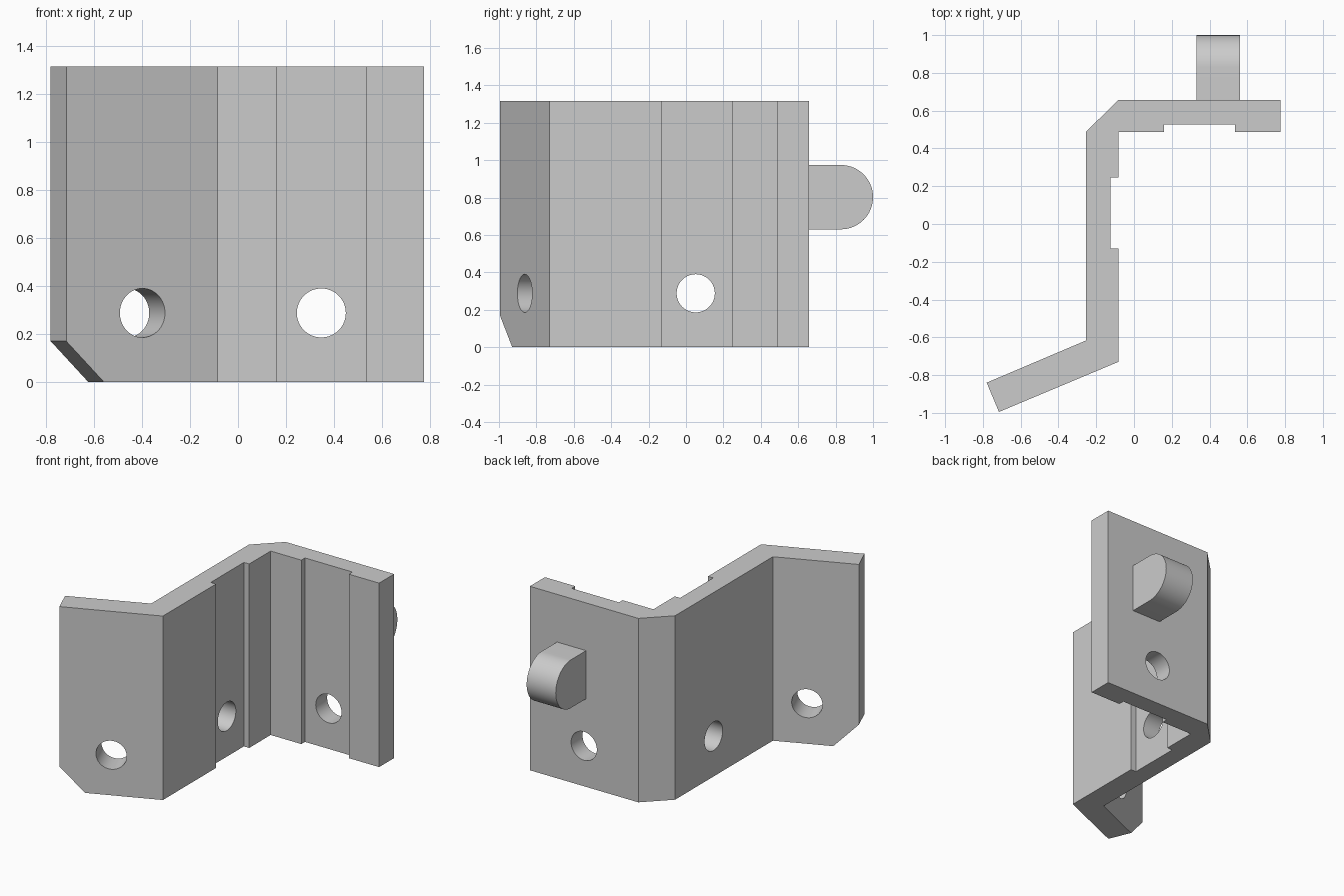
import bpy, bmesh, math
from mathutils import Matrix, Vector

cube = bpy.data.objects.get("Cube")
if cube:
    bpy.data.objects.remove(cube, do_unlink=True)

HEIGHT = 1.315
HOLE_Z, HOLE_R = 0.288, 0.102
CORNER = 0.17

grey = bpy.data.materials.new("plain grey")
grey.use_nodes = True
colour = (0.6, 0.6, 0.6, 1)
grey.diffuse_color = colour
grey.node_tree.nodes["Principled BSDF"].inputs["Base Color"].default_value = colour


def prism(name, outline, depth, matrix=Matrix()):
    """Extrude a 2D outline along local z, then place it."""
    bm = bmesh.new()
    face = bm.faces.new([bm.verts.new((a, b, 0)) for a, b in outline])
    ext = bmesh.ops.extrude_face_region(bm, geom=[face])
    verts = [v for v in ext["geom"] if isinstance(v, bmesh.types.BMVert)]
    bmesh.ops.translate(bm, verts=verts, vec=(0, 0, depth))
    bmesh.ops.transform(bm, matrix=matrix, verts=bm.verts)
    bmesh.ops.recalc_face_normals(bm, faces=bm.faces)
    mesh = bpy.data.meshes.new(name)
    bm.to_mesh(mesh)
    bm.free()
    mesh.materials.append(grey)
    obj = bpy.data.objects.new(name, mesh)
    bpy.context.collection.objects.link(obj)
    return obj


def arc(cx, cy, r, start, end, steps):
    return [(cx + r * math.cos(start + (end - start) * i / steps),
             cy + r * math.sin(start + (end - start) * i / steps))
            for i in range(steps + 1)]


def frame(along, origin):
    """Local x runs along a plate, local y is up, local z crosses the plate."""
    u = Vector((*along, 0)).normalized()
    up = Vector((0, 0, 1))
    return Matrix.Translation((*origin, 0)) @ Matrix((u, up, u.cross(up))).transposed().to_4x4()


# Bent bracket with two shallow grooves, in plan
bracket = prism("bracket", [
    (-0.715, -0.995), (-0.083, -0.73), (-0.083, -0.13), (-0.125, -0.13),
    (-0.125, 0.245), (-0.083, 0.245), (-0.083, 0.487), (0.16, 0.487),
    (0.16, 0.528), (0.535, 0.528), (0.535, 0.487), (0.775, 0.487),
    (0.775, 0.657), (-0.083, 0.657), (-0.255, 0.487), (-0.255, -0.617),
    (-0.78, -0.84)], HEIGHT)

# Bolt holes and cut lower corners
wing = (-0.632, -0.265)
hole = arc(0, HOLE_Z, HOLE_R, 0, 2 * math.pi, 64)[:-1]
corner = [(-CORNER, 0), (0.1, -CORNER - 0.1), (0.1, CORNER + 0.1), (0, CORNER)]
corner[0:1] = [(-CORNER - 0.1, -0.1), (-CORNER, 0)]
cuts = [
    ("wing_hole", hole, wing, (-0.398, -0.862)),
    ("wall_hole", hole, (0, 1), (-0.17, 0.052)),
    ("back_hole", hole, (1, 0), (0.347, 0.57)),
    ("wing_corner", corner, wing, (-0.747, -0.918)),
    ("back_corner", corner, (1, 0), (0.775, 0.57)),
]
for name, outline, along, origin in cuts:
    place = frame(along, origin) @ Matrix.Translation((0, 0, -0.25))
    cutter = prism(name + "_cutter", outline, 0.5, place)
    cutter.hide_render = True
    cutter.hide_viewport = True
    cutter.display_type = 'WIRE'
    mod = bracket.modifiers.new(name, 'BOOLEAN')
    mod.operation = 'DIFFERENCE'
    mod.solver = 'EXACT'
    mod.object = cutter

# Apply the cuts, then drop the cutters
bpy.context.view_layer.update()
cut_mesh = bpy.data.meshes.new_from_object(
    bracket.evaluated_get(bpy.context.evaluated_depsgraph_get()))
bracket.modifiers.clear()
bracket.data = cut_mesh
for name, *_ in cuts:
    bpy.data.objects.remove(bpy.data.objects[name + "_cutter"], do_unlink=True)

# Round-ended peg on the back plate
peg = prism("peg", [(0.65, 0.63)]
            + arc(0.828, 0.802, 0.172, -math.pi / 2, math.pi / 2, 32)
            + [(0.65, 0.974)], 0.23, frame((0, 1), (0.33, 0)))

# Smooth the round surfaces, keep edges sharp
bpy.ops.object.select_all(action='DESELECT')
for obj in (bracket, peg):
    obj.select_set(True)
bpy.context.view_layer.objects.active = bracket
bpy.ops.object.shade_smooth_by_angle(angle=math.radians(30))
